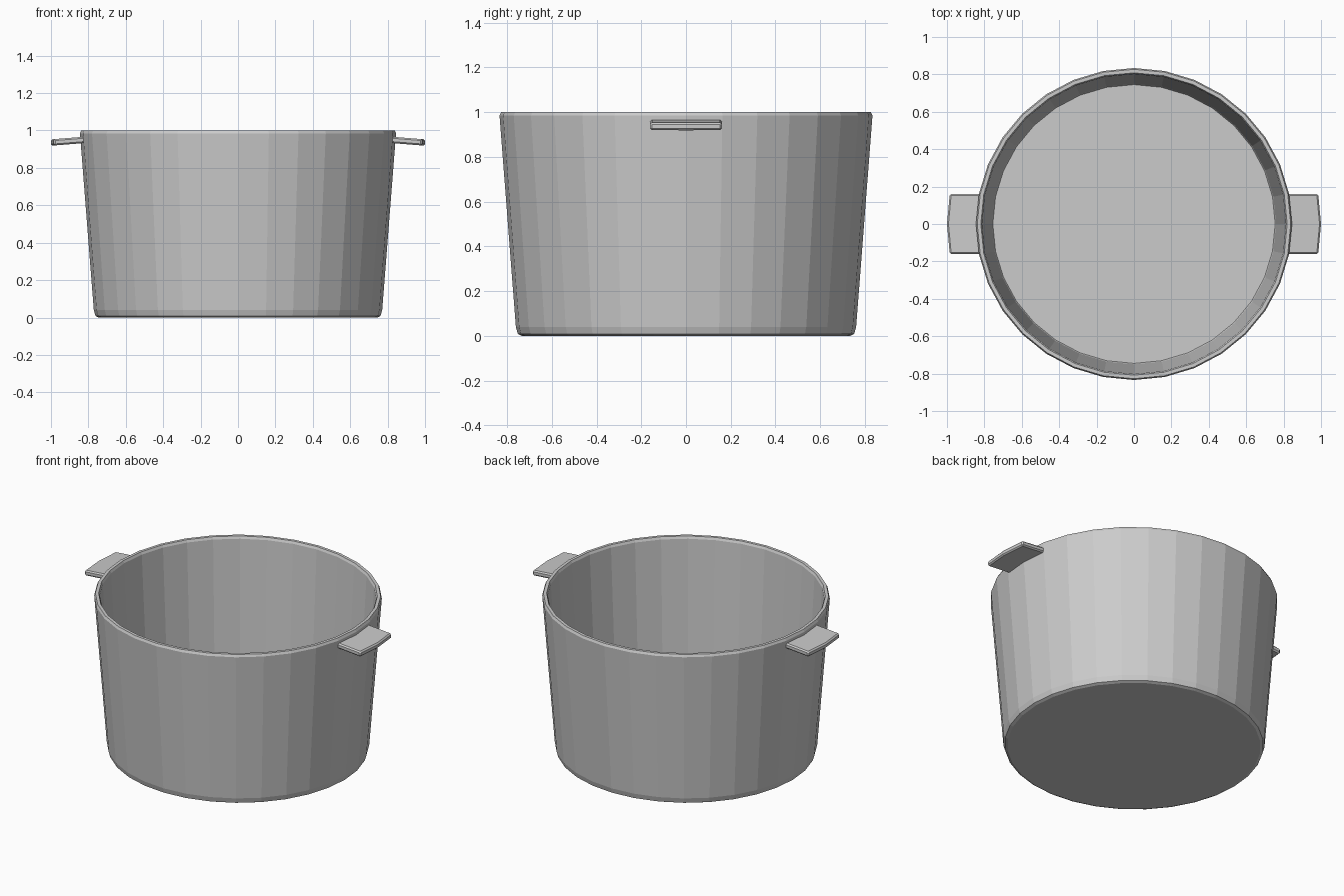
import bpy, bmesh, math

if "Cube" in bpy.data.objects:
    bpy.data.objects.remove(bpy.data.objects["Cube"])

SIDES = 32
Y_SCALE = 0.987  # pot is very slightly oval


def make_object(name, bm):
    bmesh.ops.recalc_face_normals(bm, faces=bm.faces)
    mesh = bpy.data.meshes.new(name)
    bm.to_mesh(mesh)
    bm.free()
    obj = bpy.data.objects.new(name, mesh)
    bpy.context.collection.objects.link(obj)
    return obj


# Pot body: closed profile (radius, z) from outer base, over the rim, to inner floor
profile = [(0.745, 0.0), (0.762, 0.008), (0.771, 0.04), (0.845, 0.985),
           (0.838, 1.0), (0.819, 1.0), (0.812, 0.985), (0.76, 0.035), (0.755, 0.025)]
bm = bmesh.new()
rings = []
for r, z in profile:
    angles = [2 * math.pi * i / SIDES for i in range(SIDES)]
    rings.append([bm.verts.new((r * math.cos(a), r * Y_SCALE * math.sin(a), z)) for a in angles])
for low, high in zip(rings, rings[1:]):
    for i in range(SIDES):
        j = (i + 1) % SIDES
        bm.faces.new((low[i], low[j], high[j], high[i]))
bm.faces.new(rings[0])
bm.faces.new(rings[-1])
make_object("pot_body", bm)

# Side handles: bowed flat tabs, tilted slightly down, mirrored across x
outline = [(0.812, -0.16), (0.985, -0.16), (1.0, 0.0), (0.985, 0.16), (0.812, 0.16), (0.828, 0.0)]
THICK = 0.034
bm = bmesh.new()
layers = []
for dz in (-THICK / 2, THICK / 2):
    layers.append([bm.verts.new((x, y, 0.949 - 0.08 * (x - 0.83) + dz)) for x, y in outline])
bottom, top = layers
for ring in layers:  # two quads per cap, split along the middle
    bm.faces.new((ring[0], ring[1], ring[2], ring[5]))
    bm.faces.new((ring[5], ring[2], ring[3], ring[4]))
for i in range(6):
    j = (i + 1) % 6
    bm.faces.new((bottom[i], bottom[j], top[j], top[i]))
handles = make_object("side_handles", bm)

bevel = handles.modifiers.new("soft_edges", 'BEVEL')
bevel.width = 0.008
bevel.segments = 1
bevel.limit_method = 'ANGLE'
bevel.angle_limit = math.radians(40)
mirror = handles.modifiers.new("both_sides", 'MIRROR')
mirror.use_axis = (True, False, False)
mirror.use_mirror_merge = False
